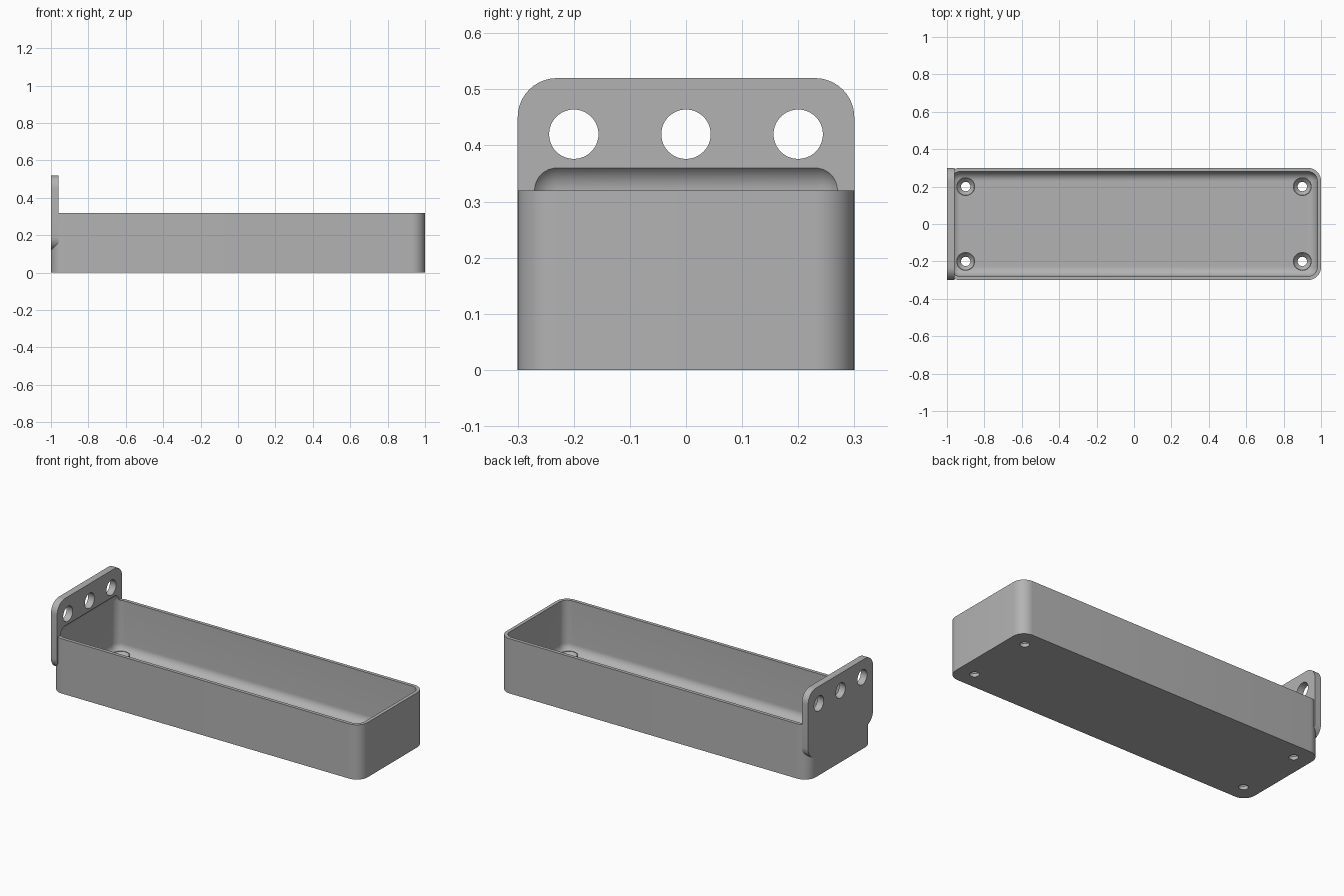
import bpy, bmesh, math
from mathutils import Matrix, Vector

cube = bpy.data.objects.get("Cube")
if cube:
    bpy.data.objects.remove(cube, do_unlink=True)

grey = bpy.data.materials.new("plain_grey")
grey.use_nodes = True
colour = (0.45, 0.45, 0.45, 1)
grey.diffuse_color = colour
grey.node_tree.nodes["Principled BSDF"].inputs["Base Color"].default_value = colour


def to_object(name, bm):
    bmesh.ops.recalc_face_normals(bm, faces=bm.faces)
    mesh = bpy.data.meshes.new(name)
    bm.to_mesh(mesh)
    bm.free()
    mesh.materials.append(grey)
    obj = bpy.data.objects.new(name, mesh)
    bpy.context.collection.objects.link(obj)
    return obj


def rounded_box(name, low, high, radius, axis=None, segments=10):
    """Box with edges along one axis rounded, or every edge if axis is None."""
    low, high = Vector(low), Vector(high)
    bm = bmesh.new()
    bmesh.ops.create_cube(bm, size=1)
    bmesh.ops.scale(bm, vec=high - low, verts=bm.verts)
    bmesh.ops.translate(bm, vec=(low + high) / 2, verts=bm.verts)
    edges = [e for e in bm.edges if axis is None or
             abs((e.verts[0].co - e.verts[1].co).normalized()[axis]) > 0.9]
    bmesh.ops.bevel(bm, geom=edges, offset=radius, segments=segments,
                    profile=0.5, affect='EDGES')
    return to_object(name, bm)


def lathe(name, profile, matrix, sides=48):
    """Closed solid turned from (radius, height) pairs."""
    bm = bmesh.new()
    rings = [[bm.verts.new((r * math.cos(2 * math.pi * i / sides),
                            r * math.sin(2 * math.pi * i / sides), z))
              for i in range(sides)] for r, z in profile]
    for a, b in zip(rings, rings[1:]):
        for i in range(sides):
            j = (i + 1) % sides
            bm.faces.new((a[i], a[j], b[j], b[i]))
    bm.faces.new(rings[0])
    bm.faces.new(rings[-1])
    bm.transform(matrix)
    return to_object(name, bm)


def combine(target, tool, operation):
    mod = target.modifiers.new(operation.lower(), 'BOOLEAN')
    mod.operation, mod.solver, mod.object = operation, 'EXACT', tool
    bpy.context.view_layer.objects.active = target
    bpy.ops.object.modifier_apply(modifier=mod.name)
    bpy.data.objects.remove(tool, do_unlink=True)


# Tray body with upright corners rounded
tray = rounded_box("tray", (-1, -0.3, 0), (1, 0.3, 0.32), 0.07, axis=2)

# Hanging plate with rounded outline at one end
plate = rounded_box("hanging_plate", (-1, -0.3, 0.12), (-0.96, 0.3, 0.52), 0.07, axis=0)
combine(tray, plate, 'UNION')

# Hollow interior, which also scoops the foot of the plate
hollow = rounded_box("hollow", (-0.98, -0.28, 0.02), (0.98, 0.28, 0.37), 0.05)
combine(tray, hollow, 'DIFFERENCE')

# Raised bosses with countersunk screw holes
for x in (-0.9, 0.9):
    for y in (-0.2, 0.2):
        place = Matrix.Translation((x, y, 0))
        boss = lathe("screw_boss", [(0.05, 0.01), (0.05, 0.042)], place)
        combine(tray, boss, 'UNION')
        hole = lathe("screw_hole", [(0.025, -0.02), (0.025, 0.02),
                                    (0.046, 0.042), (0.046, 0.07)], place)
        combine(tray, hole, 'DIFFERENCE')

# Three round hanging holes
for y in (-0.2, 0, 0.2):
    place = Matrix.Translation((-0.98, y, 0.42)) @ Matrix.Rotation(math.pi / 2, 4, 'Y')
    hole = lathe("hanging_hole", [(0.044, -0.05), (0.044, 0.05)], place)
    combine(tray, hole, 'DIFFERENCE')

# Smooth shading with crisp edges
bpy.ops.object.select_all(action='DESELECT')
tray.select_set(True)
bpy.context.view_layer.objects.active = tray
bpy.ops.object.shade_smooth_by_angle(angle=math.radians(30))
